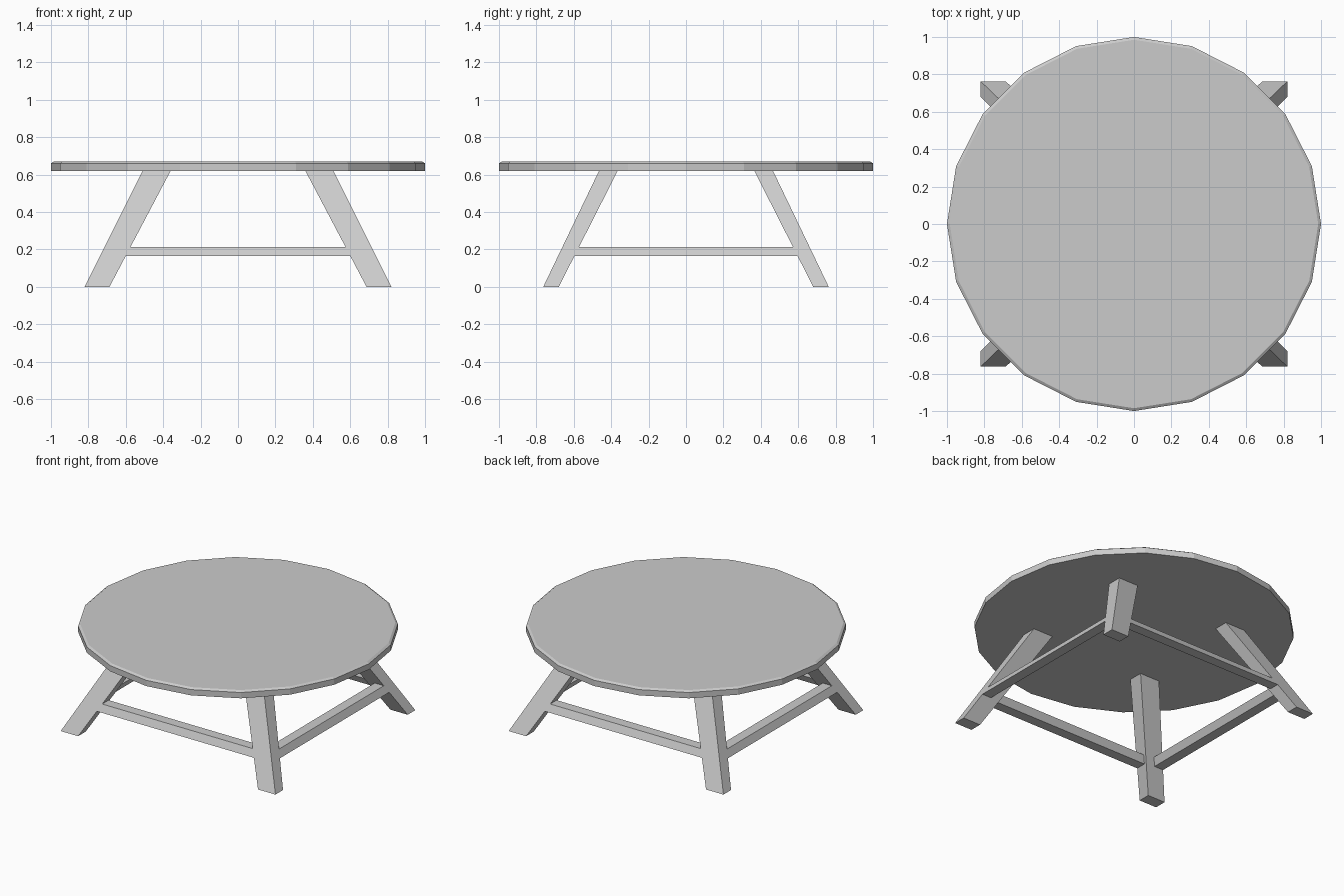
import bpy, bmesh, math

if "Cube" in bpy.data.objects:
    bpy.data.objects.remove(bpy.data.objects["Cube"])


def make(name, bm):
    bmesh.ops.recalc_face_normals(bm, faces=bm.faces)
    mesh = bpy.data.meshes.new(name)
    bm.to_mesh(mesh)
    bm.free()
    obj = bpy.data.objects.new(name, mesh)
    bpy.context.collection.objects.link(obj)
    return obj


def prism(name, low, high, z0, z1):
    """Block between two horizontal rectangles (x0, x1, y0, y1)."""
    bm = bmesh.new()
    rings = []
    for (x0, x1, y0, y1), z in ((low, z0), (high, z1)):
        rings.append([bm.verts.new((x, y, z)) for x, y in
                      ((x0, y0), (x1, y0), (x1, y1), (x0, y1))])
    a, b = rings
    bm.faces.new(a)
    bm.faces.new(b)
    for i in range(4):
        j = (i + 1) % 4
        bm.faces.new((a[i], a[j], b[j], b[i]))
    return make(name, bm)


# Leg outline: x and y limits at any height
FOOT = (0.687, 0.82, 0.68, 0.763)
HEAD = (0.36, 0.51, 0.365, 0.465)
TOP_Z = 0.62


def leg_rect(z):
    t = z / TOP_Z
    return [f + (h - f) * t for f, h in zip(FOOT, HEAD)]


def flip(rect, sx, sy):
    x0, x1, y0, y1 = rect
    return (x0 * sx, x1 * sx, y0 * sy, y1 * sy)


# Round 20-sided top with a slightly chamfered upper rim
bm = bmesh.new()
rings = []
for r, z in ((1.0, 0.62), (1.0, 0.66), (0.985, 0.67)):
    rings.append([bm.verts.new((r * math.cos(i * math.tau / 20),
                                r * math.sin(i * math.tau / 20), z))
                  for i in range(20)])
bm.faces.new(rings[0])
bm.faces.new(rings[-1])
for a, b in zip(rings, rings[1:]):
    for i in range(20):
        j = (i + 1) % 20
        bm.faces.new((a[i], a[j], b[j], b[i]))
make("table_top", bm)

# Four splayed legs
for sx, side in ((-1, "left"), (1, "right")):
    for sy, end in ((-1, "front"), (1, "back")):
        prism(f"{end}_{side}_leg", flip(FOOT, sx, sy), flip(HEAD, sx, sy), 0, TOP_Z)

# Stretchers, leaning with the outer faces of the legs
Z0, Z1, W = 0.165, 0.213, 0.07
low, high = leg_rect(Z0), leg_rect(Z1)
for s, end, side in ((-1, "front", "left"), (1, "back", "right")):
    prism(f"{end}_stretcher",
          flip((-0.66, 0.66, low[3] - W, low[3]), 1, s),
          flip((-0.66, 0.66, high[3] - W, high[3]), 1, s), Z0, Z1)
    prism(f"{side}_stretcher",
          flip((low[1] - W, low[1], -0.62, 0.62), s, 1),
          flip((high[1] - W, high[1], -0.62, 0.62), s, 1), Z0, Z1)
